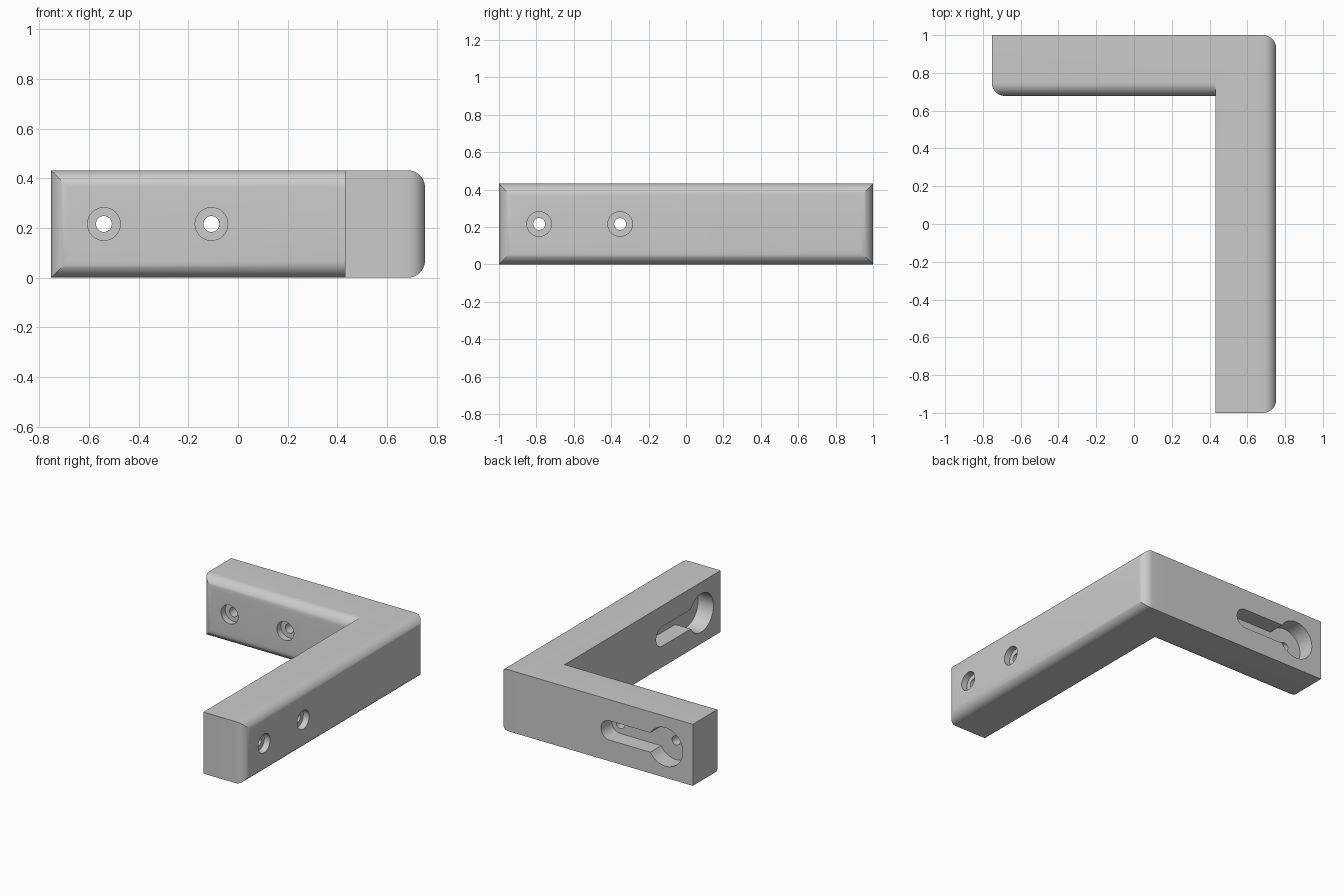
import bpy, bmesh, math
from mathutils import Matrix, Vector

if "Cube" in bpy.data.objects:
    bpy.data.objects.remove(bpy.data.objects["Cube"])

W, H, T, R = 0.753, 0.432, 0.322, 0.07   # half width, height, thickness, edge radius
ZC = H / 2

grey = bpy.data.materials.new("plain grey")
grey.diffuse_color = (0.6, 0.6, 0.6, 1)
grey.use_nodes = True
grey.node_tree.nodes["Principled BSDF"].inputs["Base Color"].default_value = grey.diffuse_color


def finish(name, bm):
    bmesh.ops.recalc_face_normals(bm, faces=bm.faces)
    me = bpy.data.meshes.new(name)
    bm.to_mesh(me)
    bm.free()
    me.materials.append(grey)
    ob = bpy.data.objects.new(name, me)
    bpy.context.collection.objects.link(ob)
    return ob


def arm(name, u0, u1, place):
    """Bar along u whose far face has rounded, mitred edges."""
    bm = bmesh.new()
    steps = 10
    layers = [(0, 0)]
    for i in range(steps + 1):
        a = math.pi / 2 * i / steps
        layers.append((R * (1 - math.cos(a)), T - R + R * math.sin(a)))
    rings = [[bm.verts.new(place(u, d, z)) for u, z in
              ((u0 + i, i), (u1 - i, i), (u1 - i, H - i), (u0 + i, H - i))]
             for i, d in layers]
    for a, b in zip(rings, rings[1:]):
        for k in range(4):
            bm.faces.new((a[k], a[(k + 1) % 4], b[(k + 1) % 4], b[k]))
    bm.faces.new(rings[0])
    bm.faces.new(rings[-1])
    return finish(name, bm)


def prism(name, outline, d0, d1, place):
    """Cutter: outline in (u, z) swept through depth d0 to d1."""
    bm = bmesh.new()
    a, b = [[bm.verts.new(place(u, d, z)) for u, z in outline] for d in (d0, d1)]
    n = len(a)
    for k in range(n):
        bm.faces.new((a[k], a[(k + 1) % n], b[(k + 1) % n], b[k]))
    bm.faces.new(a)
    bm.faces.new(b)
    ob = finish(name, bm)
    ob.hide_render = True
    return ob


def arc(u, r, a0, a1, n):
    return [(u + r * math.cos(a0 + (a1 - a0) * i / n),
             ZC + r * math.sin(a0 + (a1 - a0) * i / n)) for i in range(n + 1)]


def circle(u, r, n=32):
    return arc(u, r, 0, 2 * math.pi, n)[:-1]


def keyhole(u_big, u_end, r_big=0.135, r_slot=0.068):
    a = math.asin(r_slot / r_big)
    return (arc(u_big, r_big, a, 2 * math.pi - a, 32)
            + arc(u_end, r_slot, -math.pi / 2, math.pi / 2, 16))


def boolean(target, other, op):
    m = target.modifiers.new(op.lower(), 'BOOLEAN')
    m.operation, m.solver, m.object = op, 'EXACT', other
    bpy.context.view_layer.objects.active = target
    bpy.ops.object.modifier_apply(modifier=m.name)
    bpy.data.objects.remove(other)


# depth runs from the flat mounting face to the rounded face
def back_place(u, d, z):
    return Vector((u, 1 - d, z))


def side_place(u, d, z):
    return Vector((W - T + d, u, z))


# two arms joined into one corner bracket
bracket = arm("corner_bracket", -1, 1, side_place)
boolean(bracket, arm("back_arm", -W, 0.58, back_place), 'UNION')

# keyhole pockets, screw holes and counterbores in each arm
for place, big, end in ((back_place, -0.54, -0.107), (side_place, -0.785, -0.352)):
    boolean(bracket, prism("keyhole_cutter", keyhole(big, end), -0.05, 0.12, place), 'DIFFERENCE')
    for u in (big, end):
        boolean(bracket, prism("hole_cutter", circle(u, 0.032), 0.06, T + 0.05, place), 'DIFFERENCE')
        boolean(bracket, prism("bore_cutter", circle(u, 0.066), T - 0.045, T + 0.05, place), 'DIFFERENCE')

# smooth rounded edges, keep hard corners
bpy.ops.object.select_all(action='DESELECT')
bracket.select_set(True)
bpy.context.view_layer.objects.active = bracket
bpy.ops.object.shade_smooth_by_angle(angle=math.radians(30))
